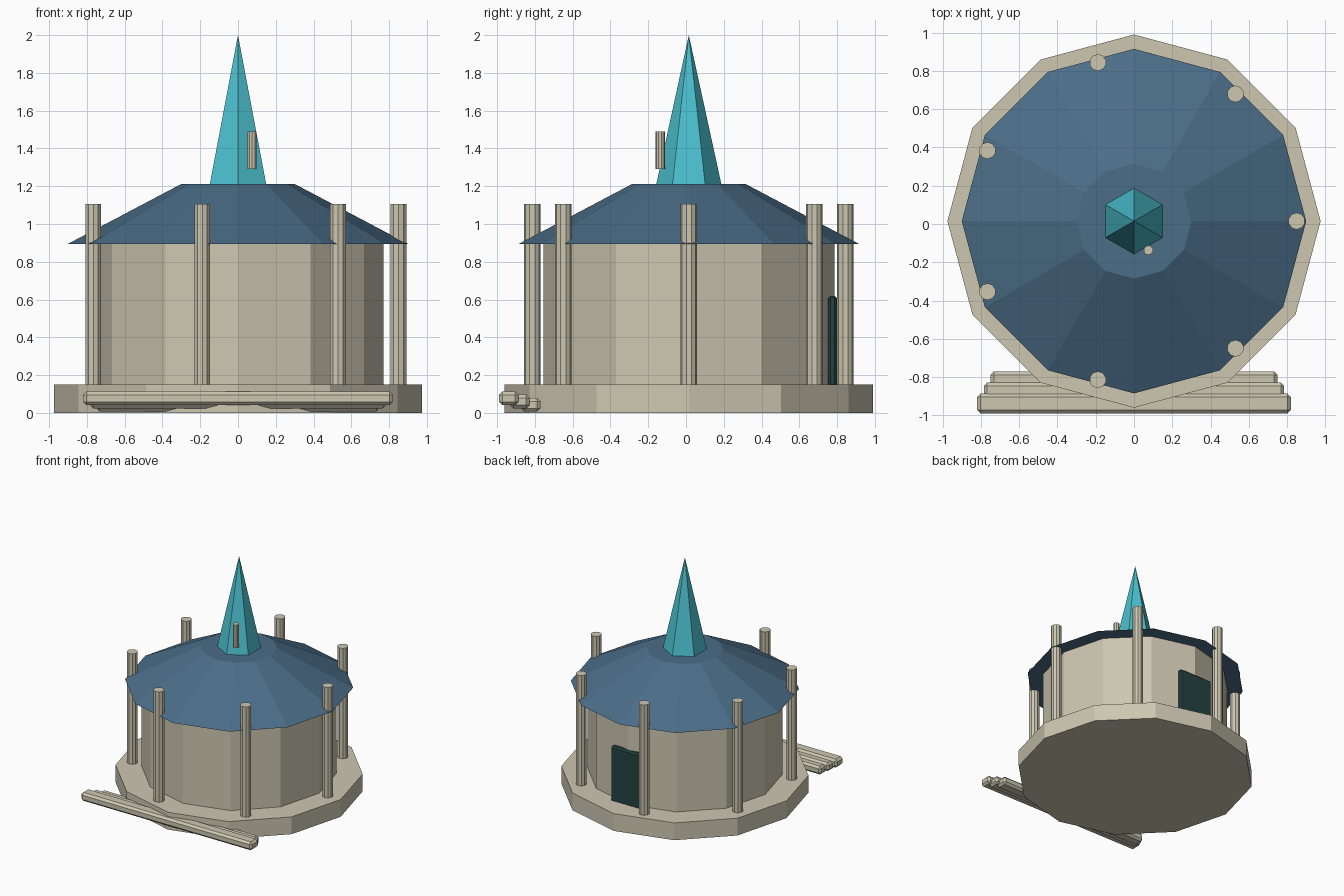
import bpy
from math import cos, sin, tau

if "Cube" in bpy.data.objects:
    bpy.data.objects.remove(bpy.data.objects["Cube"], do_unlink=True)

CY = 0.015  # centre of the round parts along y


def material(name, rgb):
    m = bpy.data.materials.new(name)
    m.use_nodes = True
    m.diffuse_color = (*rgb, 1)
    m.node_tree.nodes["Principled BSDF"].inputs["Base Color"].default_value = (*rgb, 1)
    return m


stone = material("pale_stone", (0.61, 0.57, 0.44))
slate = material("slate_blue", (0.07, 0.155, 0.245))
teal = material("bright_teal", (0.07, 0.53, 0.62))
dark = material("dark_green", (0.018, 0.055, 0.055))


def prism(name, mat, sides, z0, z1, r0, r1, x=0, y=CY):
    """Flat-sided cylinder, frustum or cone standing from z0 to z1."""
    bpy.ops.mesh.primitive_cone_add(vertices=sides, radius1=r0, radius2=r1,
                                    depth=z1 - z0, location=(x, y, (z0 + z1) / 2))
    ob = bpy.context.object
    ob.name = name
    ob.data.materials.append(mat)
    return ob


def block(name, mat, size, loc, bevel):
    """Box with chamfered edges."""
    bpy.ops.mesh.primitive_cube_add(size=1, location=loc)
    ob = bpy.context.object
    ob.name = name
    ob.scale = size
    bpy.ops.object.transform_apply(location=False, rotation=False, scale=True)
    ob.data.materials.append(mat)
    mod = ob.modifiers.new("chamfer", "BEVEL")
    mod.width, mod.segments = bevel, 1
    return ob


# Round building
prism("base", stone, 12, 0, 0.15, 0.975, 0.975)
prism("wall", stone, 12, 0.15, 0.93, 0.77, 0.77)
prism("roof", slate, 12, 0.895, 1.212, 0.9, 0.3)
prism("spire", teal, 6, 1.212, 2.0, 0.172, 0)
prism("small_post", stone, 10, 1.29, 1.49, 0.025, 0.025, 0.075, -0.137)

# Ring of columns
for i in range(7):
    a = i * tau / 7
    prism(f"column_{i + 1}", stone, 10, 0.15, 1.107, 0.044, 0.044,
          0.85 * cos(a), CY + 0.85 * sin(a))

# Front steps, each further back, lower and narrower
for i in range(3):
    block(f"step_{i + 1}", stone, (1.64 - 0.07 * i, 0.104, 0.073),
          (0, -0.938 + 0.058 * i, 0.077 - 0.017 * i), 0.018)

# Back door
block("door", dark, (0.33, 0.046, 0.48), (0, 0.776, 0.38), 0.012)
